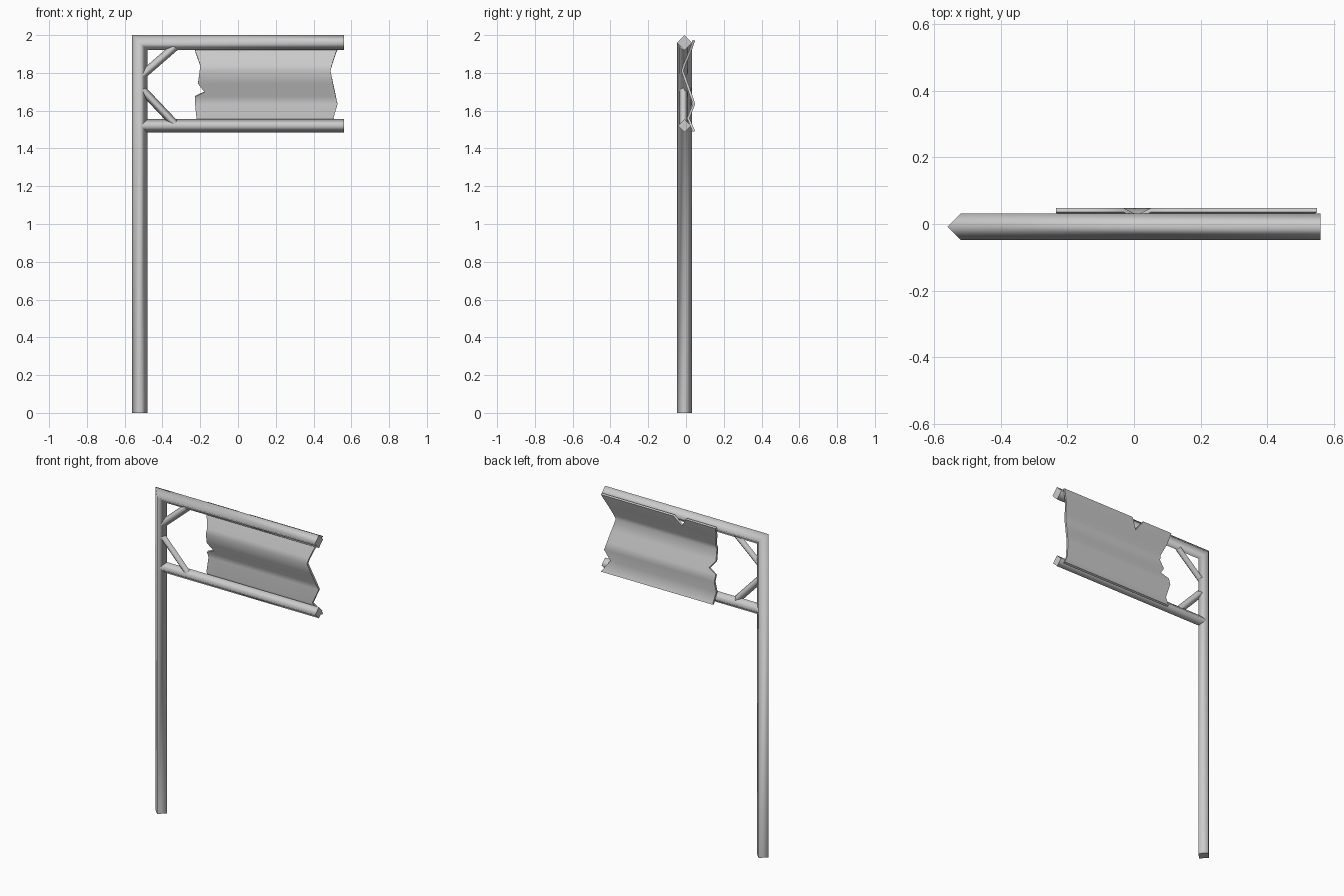
import bpy, bmesh
from mathutils import Vector

if "Cube" in bpy.data.objects:
    bpy.data.objects.remove(bpy.data.objects["Cube"])

def bar(name, pts, r, y):
    """Diamond-section bar swept along an xz path with mitred corners."""
    p = [Vector(q) for q in pts]
    bm = bmesh.new()
    rings = []
    for i, c in enumerate(p):
        d = [(p[j + 1] - p[j]).normalized() for j in (i - 1, i) if 0 <= j < len(p) - 1]
        n = sum((Vector((-v.y, v.x)) for v in d), Vector((0, 0))).normalized()
        n *= r / n.dot(Vector((-d[0].y, d[0].x)))
        rings.append([bm.verts.new(v) for v in (
            (c.x + n.x, y, c.y + n.y), (c.x, y + r, c.y),
            (c.x - n.x, y, c.y - n.y), (c.x, y - r, c.y))])
    for a, b in zip(rings, rings[1:]):
        for k in range(4):
            f = bm.faces.new((a[k], a[k - 1], b[k - 1], b[k]))
            f.smooth = True
    for ring in (rings[0], rings[-1]):
        f = bm.faces.new(ring)
        for e in f.edges:
            e.smooth = False
    bmesh.ops.recalc_face_normals(bm, faces=bm.faces)
    me = bpy.data.meshes.new(name)
    bm.to_mesh(me)
    bm.free()
    ob = bpy.data.objects.new(name, me)
    bpy.context.collection.objects.link(ob)
    return ob

# Post with top arm, lower arm and two corner braces
bar("post_and_top_arm", [(-0.52, 0), (-0.52, 1.96), (0.56, 1.96)], 0.04, -0.008)
bar("lower_arm", [(-0.52, 1.52), (0.56, 1.52)], 0.035, -0.008)
bar("upper_brace", [(-0.51, 1.785), (-0.335, 1.937)], 0.022, -0.013)
bar("lower_brace", [(-0.51, 1.715), (-0.335, 1.53)], 0.022, -0.013)

# Torn cloth: rows of (z, y, left edge x, right edge x)
rows = [(1.972, 0.042, -0.235, 0.55), (1.91, 0.020, -0.225, 0.52),
        (1.84, -0.010, -0.20, 0.497), (1.81, -0.019, -0.203, 0.49),
        (1.745, 0.004, -0.212, 0.503), (1.70, 0.020, -0.177, 0.513),
        (1.675, 0.029, -0.228, 0.518), (1.635, 0.042, -0.227, 0.527),
        (1.56, 0.012, -0.22, 0.505), (1.49, 0.042, -0.215, 0.55)]
cols = [0, 0.13, 0.26, 0.312, 0.364, 0.5, 0.65, 0.8, 1]
bm = bmesh.new()
grid = []
for i, (z, y, x0, x1) in enumerate(rows):
    line = []
    for j, u in enumerate(cols):
        notch = i == 0 and j == 3
        line.append(bm.verts.new((x0 + (x1 - x0) * u,
                                  0.021 if notch else y,
                                  1.913 if notch else z)))
    grid.append(line)
for a, b in zip(grid, grid[1:]):
    for j in range(len(cols) - 1):
        bm.faces.new((a[j], a[j + 1], b[j + 1], b[j]))
bmesh.ops.recalc_face_normals(bm, faces=bm.faces)
me = bpy.data.meshes.new("torn_cloth")
bm.to_mesh(me)
bm.free()
cloth = bpy.data.objects.new("torn_cloth", me)
bpy.context.collection.objects.link(cloth)
solid = cloth.modifiers.new("thickness", 'SOLIDIFY')
solid.thickness = 0.013
solid.offset = 0
bpy.context.view_layer.objects.active = cloth
cloth.select_set(True)
bpy.ops.object.modifier_apply(modifier=solid.name)
bpy.ops.object.shade_smooth_by_angle(angle=1.0)
